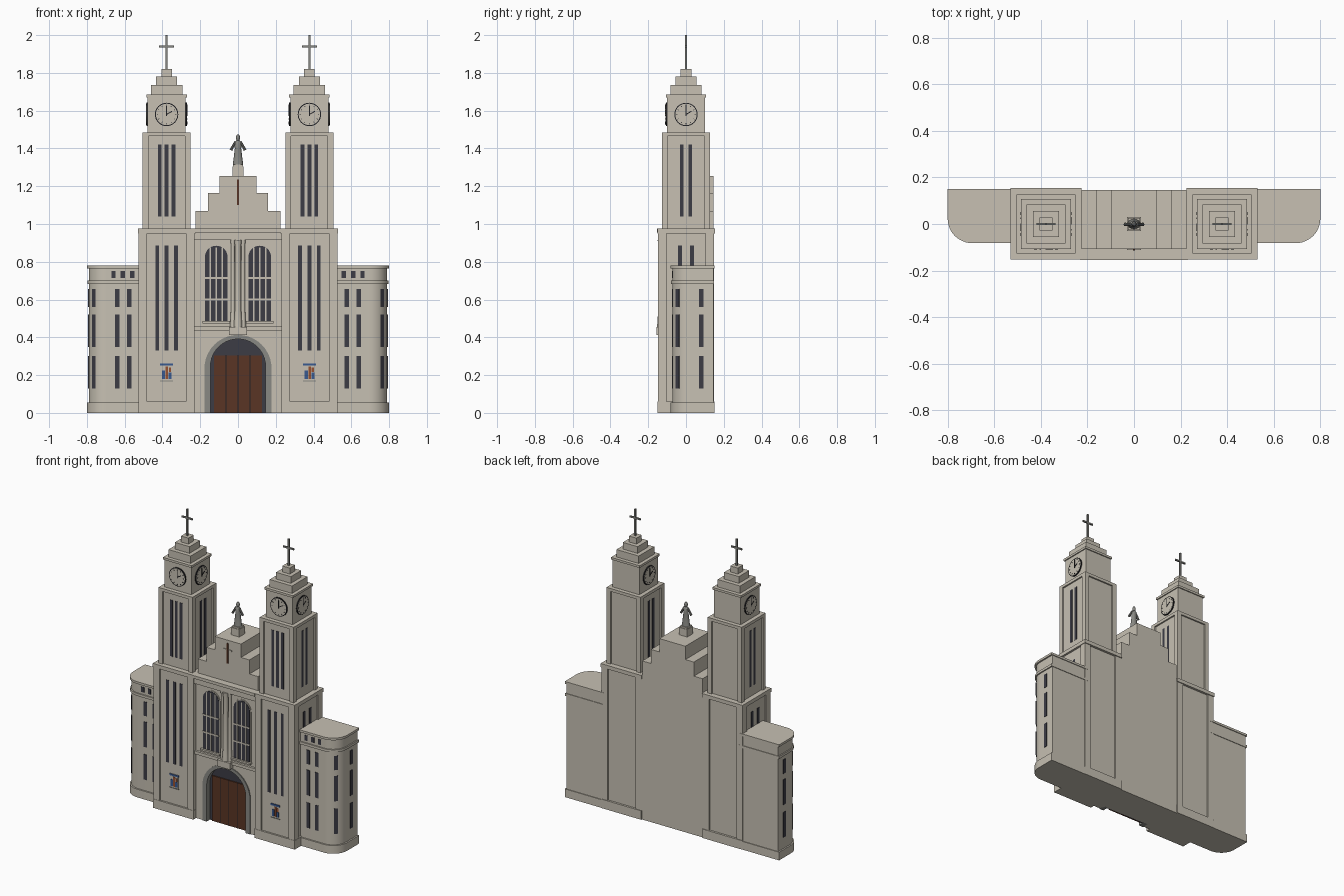
import bpy, bmesh
from math import pi, sin, cos, radians
from mathutils import Matrix, Vector

if "Cube" in bpy.data.objects:
    bpy.data.objects.remove(bpy.data.objects["Cube"])


def material(name, rgb):
    m = bpy.data.materials.new(name)
    m.use_nodes = True
    m.diffuse_color = (*rgb, 1)
    m.node_tree.nodes["Principled BSDF"].inputs["Base Color"].default_value = (*rgb, 1)
    return m


STONE = material("warm_stone", (0.57, 0.53, 0.45))
GLASS = material("dark_glass", (0.045, 0.045, 0.06))
WOOD = material("brown_wood", (0.1, 0.035, 0.018))
GREY = material("grey_stone", (0.25, 0.25, 0.23))
BLACK = material("black_iron", (0.015, 0.015, 0.018))
BLUE = material("mosaic_blue", (0.04, 0.1, 0.28))
RUST = material("mosaic_rust", (0.3, 0.08, 0.03))


def finish(name, bm, mat):
    bmesh.ops.recalc_face_normals(bm, faces=bm.faces)
    me = bpy.data.meshes.new(name)
    bm.to_mesh(me)
    bm.free()
    me.materials.append(mat)
    ob = bpy.data.objects.new(name, me)
    bpy.context.collection.objects.link(ob)
    return ob


def box(name, x, y, z, mat=STONE):
    """Box from (low, high) ranges."""
    bm = bmesh.new()
    bmesh.ops.create_cube(bm, size=1)
    for v in bm.verts:
        v.co = Vector([(a + b) / 2 + c * (b - a) for (a, b), c in zip((x, y, z), v.co)])
    return finish(name, bm, mat)


def prism(name, pts, axis, low, high, mat=STONE):
    """Extrude an outline along y (points are x, z) or along z (points are x, y)."""
    bm = bmesh.new()
    put = (lambda p: (p[0], low, p[1])) if axis == "y" else (lambda p: (p[0], p[1], low))
    face = bm.faces.new([bm.verts.new(put(p)) for p in pts])
    ext = bmesh.ops.extrude_face_region(bm, geom=[face])["geom"]
    move = Vector((0, high - low, 0) if axis == "y" else (0, 0, high - low))
    bmesh.ops.translate(bm, vec=move, verts=[g for g in ext if isinstance(g, bmesh.types.BMVert)])
    return finish(name, bm, mat)


def lathe(name, profile, centre, mat=STONE, flat=1, sides=16):
    """Turn a (radius, z) profile about a vertical axis."""
    bm = bmesh.new()
    rings = [[bm.verts.new((centre[0] + r * cos(2 * pi * i / sides),
                            centre[1] + flat * r * sin(2 * pi * i / sides), z))
              for i in range(sides)] for r, z in profile]
    for a, b in zip(rings, rings[1:]):
        for i in range(sides):
            j = (i + 1) % sides
            bm.faces.new((a[i], a[j], b[j], b[i]))
    bm.faces.new(rings[0])
    bm.faces.new(rings[-1])
    return finish(name, bm, mat)


def disc(name, r, z, y0, y1, mat):
    pts = [(r * cos(2 * pi * i / 32), z + r * sin(2 * pi * i / 32)) for i in range(32)]
    return prism(name, pts, "y", y0, y1, mat)


def arch(cx, r, spring, steps=20):
    return [(cx + r * cos(pi * i / steps), spring + r * sin(pi * i / steps)) for i in range(steps + 1)]


def place(objs, x, angle):
    for ob in objs:
        ob.matrix_world = Matrix.Translation((x, 0, 0)) @ Matrix.Rotation(angle, 4, "Z")


def shaft(side, level, half, pier, z0, z1, band):
    """Square tower stage: recessed core, corner piers and a top band."""
    core = half - 0.01
    parts = [box(f"{side}_{level}_core", (-core, core), (-core, core), (z0, z1))]
    for i, (a, b) in enumerate(((-1, -1), (1, -1), (1, 1), (-1, 1))):
        xs, ys = (sorted((s * half, s * (half - pier))) for s in (a, b))
        parts.append(box(f"{side}_{level}_pier_{i + 1}", xs, ys, (z0, z1)))
    parts.append(box(f"{side}_{level}_band", (-half, half), (-half, half), (z1 - band, z1)))
    return parts


def slits(side, level, centres, face, z, tag):
    return [box(f"{side}_{level}_{tag}_slit_{i + 1}", (c - 0.01, c + 0.01), (-face - 0.002, -face + 0.004), z, GLASS)
            for i, c in enumerate(centres)]


def clock(side, tag):
    z = 1.58
    parts = [disc(f"{side}_{tag}_clock_rim", 0.062, z, -0.107, -0.099, BLACK),
             disc(f"{side}_{tag}_clock_face", 0.057, z, -0.108, -0.099, STONE),
             box(f"{side}_{tag}_minute_hand", (-0.002, 0.002), (-0.11, -0.107), (z - 0.008, z + 0.046), BLACK)]
    spin = lambda a: Matrix.Translation((0, 0, z)) @ Matrix.Rotation(a, 4, "Y") @ Matrix.Translation((0, 0, -z))
    hand = box(f"{side}_{tag}_hour_hand", (-0.0025, 0.0025), (-0.11, -0.107), (z, z + 0.034), BLACK)
    hand.data.transform(spin(radians(60)))
    parts.append(hand)
    for i in range(12):
        tick = box(f"{side}_{tag}_hour_mark_{i + 1}", (-0.0015, 0.0015), (-0.11, -0.107), (z + 0.045, z + 0.052), BLACK)
        tick.data.transform(spin(i * pi / 6))
        parts.append(tick)
    return parts


# Twin towers
for side, s in (("left", 1), ("right", -1)):
    cx = s * 0.378
    parts = shaft(side, "lower_tower", 0.148, 0.045, 0, 0.975, 0.025)
    parts.append(box(f"{side}_tower_plinth", (-0.15, 0.15), (-0.15, 0.152), (0, 0.06)))
    parts.append(box(f"{side}_tower_ledge", (-0.152, 0.152), (-0.152, 0.154), (0.95, 0.975)))
    parts += shaft(side, "upper_tower", 0.127, 0.03, 0.975, 1.485, 0.02)
    parts.append(box(f"{side}_clock_stage", (-0.1, 0.1), (-0.1, 0.1), (1.485, 1.67)))
    for i, (h, z0, z1) in enumerate(((0.107, 1.67, 1.685), (0.083, 1.685, 1.735),
                                     (0.055, 1.735, 1.78), (0.028, 1.78, 1.82))):
        parts.append(box(f"{side}_roof_step_{i + 1}", (-h, h), (-h, h), (z0, z1)))
    parts.append(box(f"{side}_cross_post", (-0.005, 0.005), (-0.005, 0.005), (1.82, 2), GREY))
    parts.append(box(f"{side}_cross_arm", (-0.04, 0.04), (-0.005, 0.005), (1.934, 1.944), GREY))
    parts += slits(side, "lower_tower", (-0.05, 0, 0.05), 0.138, (0.33, 0.885), "front")
    parts += slits(side, "upper_tower", (-0.036, 0, 0.036), 0.117, (1.04, 1.42), "front")
    parts += clock(side, "front")
    # Mosaic panel
    for name, x, z, m in (("ground", (-0.03, 0.03), (0.17, 0.262), STONE), ("top", (-0.034, 0.034), (0.25, 0.262), BLUE),
                          ("left_robe", (-0.025, -0.008), (0.18, 0.225), BLUE),
                          ("figure", (-0.006, 0.008), (0.18, 0.245), RUST),
                          ("right_robe", (0.01, 0.026), (0.18, 0.215), BLUE),
                          ("right_figure", (0.012, 0.024), (0.216, 0.24), RUST),
                          ("sill", (-0.034, 0.034), (0.165, 0.171), GREY)):
        depth = 0.141 if name == "ground" else 0.144
        parts.append(box(f"{side}_mosaic_{name}", x, (-depth, -0.136), z, m))
    place(parts, cx, 0)
    # Side faces of the towers
    for tag, a in (("east", pi / 2), ("west", -pi / 2)):
        more = clock(side, tag)
        more += slits(side, "lower_tower", (-0.032, 0.032), 0.138, (0.33, 0.885), tag)
        more += slits(side, "upper_tower", (-0.022, 0.022), 0.117, (1.04, 1.42), tag)
        place(more, cx, a)

    # Wings with a rounded outer front corner
    def wing(name, grow, z0, z1):
        r, c = 0.095 + grow, (0.695, 0.023)
        curve = [(c[0] + r * cos(t * pi / 24), c[1] - r * sin(t * pi / 24)) for t in range(13)]
        pts = [(0.5, 0.145 + grow / 2), (0.695 + r, 0.145 + grow / 2)] + curve + [(0.5, c[1] - r)]
        return prism(f"{side}_wing_{name}", [(s * x, y) for x, y in pts], "z", z0, z1)

    wing("body", 0, 0, 0.775)
    wing("plinth", 0.01, 0, 0.055)
    wing("string_course", 0.008, 0.683, 0.7)
    wing("cornice", 0.01, 0.765, 0.78)
    for row, z in enumerate(((0.13, 0.3), (0.35, 0.52), (0.56, 0.655))):
        for col, (x, y, a) in enumerate(((0.575, -0.072, 0), (0.64, -0.072, 0), (0.762, -0.044, pi / 4),
                                         (0.79, 0.08, pi / 2))):
            w = box(f"{side}_wing_window_{row + 1}_{col + 1}", (-0.012, 0.012), (-0.003, 0.005), z, GLASS)
            w.matrix_world = Matrix.Translation((s * x, y, 0)) @ Matrix.Rotation(s * a, 4, "Z")
    for i, x in enumerate((0.56, 0.61, 0.66)):
        box(f"{side}_wing_attic_window_{i + 1}", sorted((s * (x - 0.011), s * (x + 0.011))),
            (-0.075, -0.068), (0.715, 0.75), GLASS)

    # Tall arched windows with stone bars
    wx = s * 0.115
    prism(f"{side}_arched_window_frame", [(wx + 0.068, 0.485), *arch(wx, 0.068, 0.825), (wx - 0.068, 0.485)],
          "y", -0.123, -0.115)
    prism(f"{side}_arched_window", [(wx + 0.06, 0.485), *arch(wx, 0.06, 0.825), (wx - 0.06, 0.485)],
          "y", -0.125, -0.118, GLASS)
    for i, dx in enumerate((-0.032, 0, 0.032)):
        box(f"{side}_window_mullion_{i + 1}", (wx + dx - 0.004, wx + dx + 0.004), (-0.128, -0.12), (0.485, 0.875))
    for i, z in enumerate((0.6, 0.715)):
        box(f"{side}_window_transom_{i + 1}", (wx - 0.06, wx + 0.06), (-0.128, -0.12), (z - 0.005, z + 0.005))
    box(f"{side}_window_sill", (wx - 0.072, wx + 0.072), (-0.138, -0.115), (0.474, 0.486))

# Central block and its front wall with the doorway
steps = [(0.23, 0.975), (0.225, 0.975), (0.225, 1.07), (0.16, 1.07), (0.16, 1.165), (0.097, 1.165), (0.097, 1.255)]
prism("stepped_gable", steps[1:] + [(-x, z) for x, z in reversed(steps[1:])], "y", -0.107, 0.145)
box("central_block", (-0.235, 0.235), (-0.085, 0.145), (0, 0.975))
prism("central_front_wall", [(0.235, 0), (0.235, 0.975), (-0.235, 0.975), (-0.235, 0), (-0.17, 0),
                             *reversed(arch(0, 0.17, 0.235)), (0.17, 0)], "y", -0.12, -0.084)
prism("door_arch", [(0.178, 0), *arch(0, 0.178, 0.235), (-0.178, 0), (-0.146, 0),
                    *reversed(arch(0, 0.146, 0.245)), (0.146, 0)], "y", -0.126, -0.08, GREY)
prism("door_glazing", [(0.146, 0), *arch(0, 0.146, 0.245), (-0.146, 0)], "y", -0.09, -0.083, GLASS)
box("door", (-0.128, 0.128), (-0.097, -0.088), (0, 0.305), WOOD)
for i, x in enumerate((-0.064, 0, 0.064)):
    box(f"door_seam_{i + 1}", (x - 0.002, x + 0.002), (-0.098, -0.09), (0, 0.305), BLACK)
box("balcony_ledge", (-0.232, 0.232), (-0.135, -0.11), (0.437, 0.458))
box("cornice_frieze", (-0.232, 0.232), (-0.14, 0), (0.915, 0.957))
box("central_cornice", (-0.232, 0.232), (-0.154, 0.1), (0.955, 0.975))

# Clustered columns between the windows
box("column_base", (-0.048, 0.048), (-0.155, -0.11), (0.412, 0.455))
for i, (x, r, y) in enumerate(((-0.027, 0.011, -0.125), (0, 0.017, -0.13), (0.027, 0.011, -0.125))):
    lathe(f"column_{i + 1}", ((r * 1.35, 0.455), (r * 1.25, 0.49), (r, 0.54), (r * 0.9, 0.88), (r * 1.2, 0.916)), (x, y))

# Gable cross
box("gable_cross_post", (-0.005, 0.005), (-0.113, -0.106), (1.1, 1.235), WOOD)
box("gable_cross_arm", (-0.03, 0.03), (-0.111, -0.106), (1.186, 1.194), STONE)

# Statue
box("statue_pedestal", (-0.03, 0.03), (-0.03, 0.03), (1.255, 1.305))
box("statue_pedestal_cap", (-0.026, 0.026), (-0.026, 0.026), (1.305, 1.315))
lathe("statue_robe", ((0.028, 1.315), (0.024, 1.34), (0.017, 1.4), (0.019, 1.43), (0.008, 1.443)), (0, 0), GREY, 0.75)
lathe("statue_head", ((0.006, 1.44), (0.011, 1.45), (0.011, 1.462), (0.005, 1.473)), (0, 0), GREY)
for side, s in (("left", 1), ("right", -1)):
    arm = lathe(f"statue_{side}_arm", ((0.008, -0.052), (0.005, 0)), (0, 0), GREY, 1, 10)
    arm.matrix_world = Matrix.Translation((s * 0.014, -0.002, 1.437)) @ Matrix.Rotation(-s * radians(27), 4, "Y")

# Smooth the rounded parts, keeping their edges sharp
bpy.context.view_layer.update()
bpy.ops.object.select_all(action="DESELECT")
for ob in bpy.context.scene.objects:
    if ob.type == "MESH" and any(k in ob.name for k in ("wing_", "column_", "statue_", "arch", "clock_")):
        ob.select_set(True)
        bpy.context.view_layer.objects.active = ob
bpy.ops.object.shade_smooth_by_angle(angle=radians(35))
